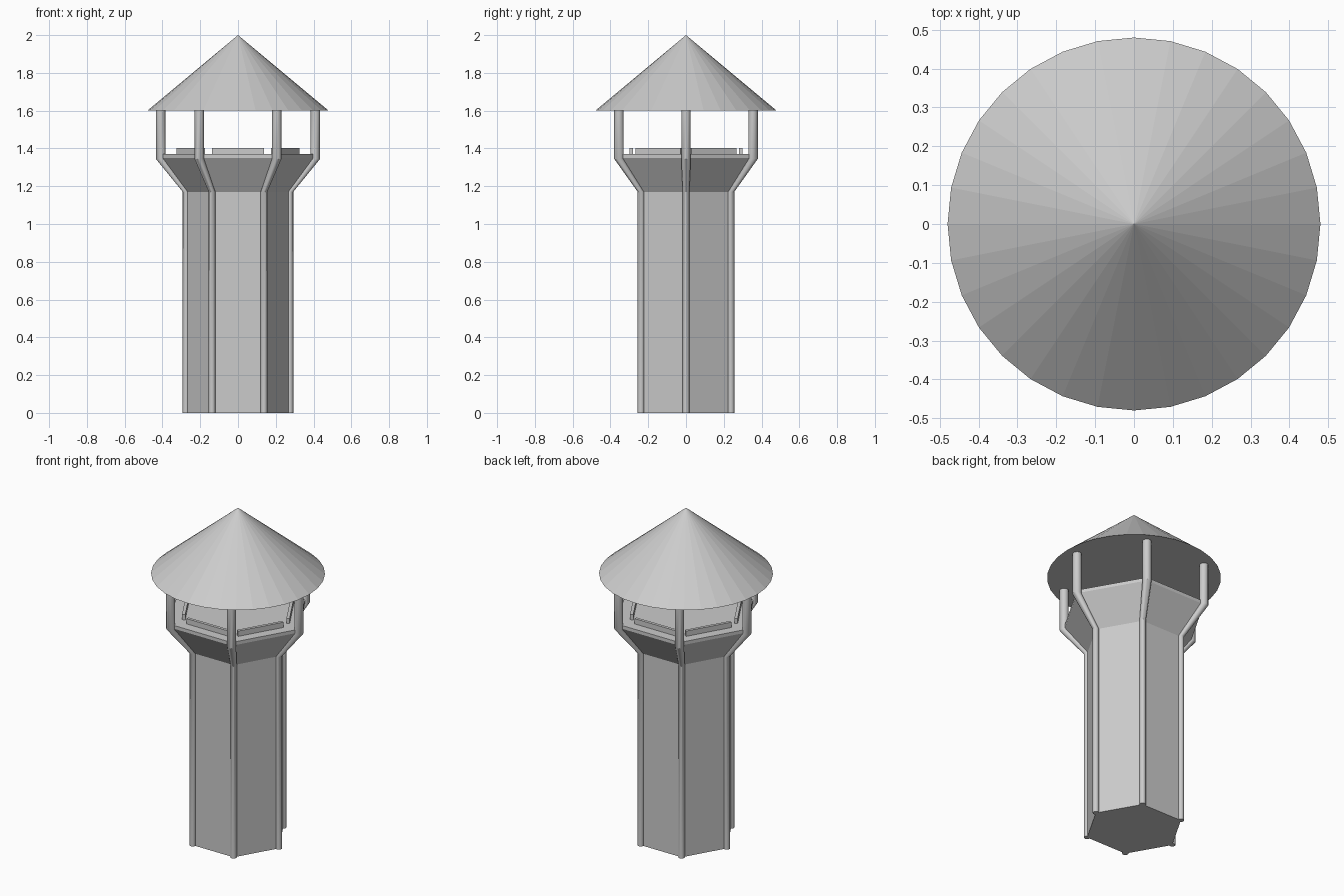
import bpy, bmesh, math

if "Cube" in bpy.data.objects:
    bpy.data.objects.remove(bpy.data.objects["Cube"])

SIDES = 6


def make_object(name, bm):
    bmesh.ops.recalc_face_normals(bm, faces=bm.faces)
    mesh = bpy.data.meshes.new(name)
    bm.to_mesh(mesh)
    bm.free()
    obj = bpy.data.objects.new(name, mesh)
    bpy.context.collection.objects.link(obj)
    return obj


def loft(name, sections, sides):
    """Closed solid through horizontal rings (centre x, centre y, z, radius)."""
    bm = bmesh.new()
    rings = []
    for cx, cy, z, r in sections:
        rings.append([bm.verts.new((cx + r * math.cos(2 * math.pi * i / sides),
                                    cy + r * math.sin(2 * math.pi * i / sides), z))
                      for i in range(sides)])
    for a, b in zip(rings, rings[1:]):
        for i in range(sides):
            j = (i + 1) % sides
            bm.faces.new((a[i], a[j], b[j], b[i]))
    bm.faces.new(rings[0])
    bm.faces.new(rings[-1])
    return make_object(name, bm)


# Hexagonal shaft, flaring out to the lookout platform
loft("tower_body", [(0, 0, 0, 0.275), (0, 0, 1.17, 0.275),
                    (0, 0, 1.35, 0.41), (0, 0, 1.37, 0.41)], SIDES)

# Bent corner posts running from the ground to the roof
for k in range(SIDES):
    a = k * math.tau / SIDES
    path = [(0.275, 0, 0.0175), (0.275, 1.17, 0.0175),
            (0.41, 1.345, 0.025), (0.41, 1.602, 0.025)]
    post = loft(f"corner_post_{k + 1}",
                [(d * math.cos(a), d * math.sin(a), z, r) for d, z, r in path], 12)
    for p in post.data.polygons:
        p.use_smooth = len(p.vertices) == 4
    post.data.set_sharp_from_angle(angle=math.radians(35))

# Low boards around the platform
for k in range(SIDES):
    a = (k + 0.5) * math.tau / SIDES
    bm = bmesh.new()
    bmesh.ops.create_cube(bm, size=1)
    bmesh.ops.scale(bm, vec=(0.018, 0.275, 0.035), verts=bm.verts)
    board = make_object(f"platform_board_{k + 1}", bm)
    board.location = (0.289 * math.cos(a), 0.289 * math.sin(a), 1.3845)
    board.rotation_euler.z = a

# Conical roof
bpy.ops.mesh.primitive_cone_add(vertices=32, radius1=0.48, radius2=0, depth=0.4,
                                location=(0, 0, 1.8))
bpy.context.object.name = "roof"
